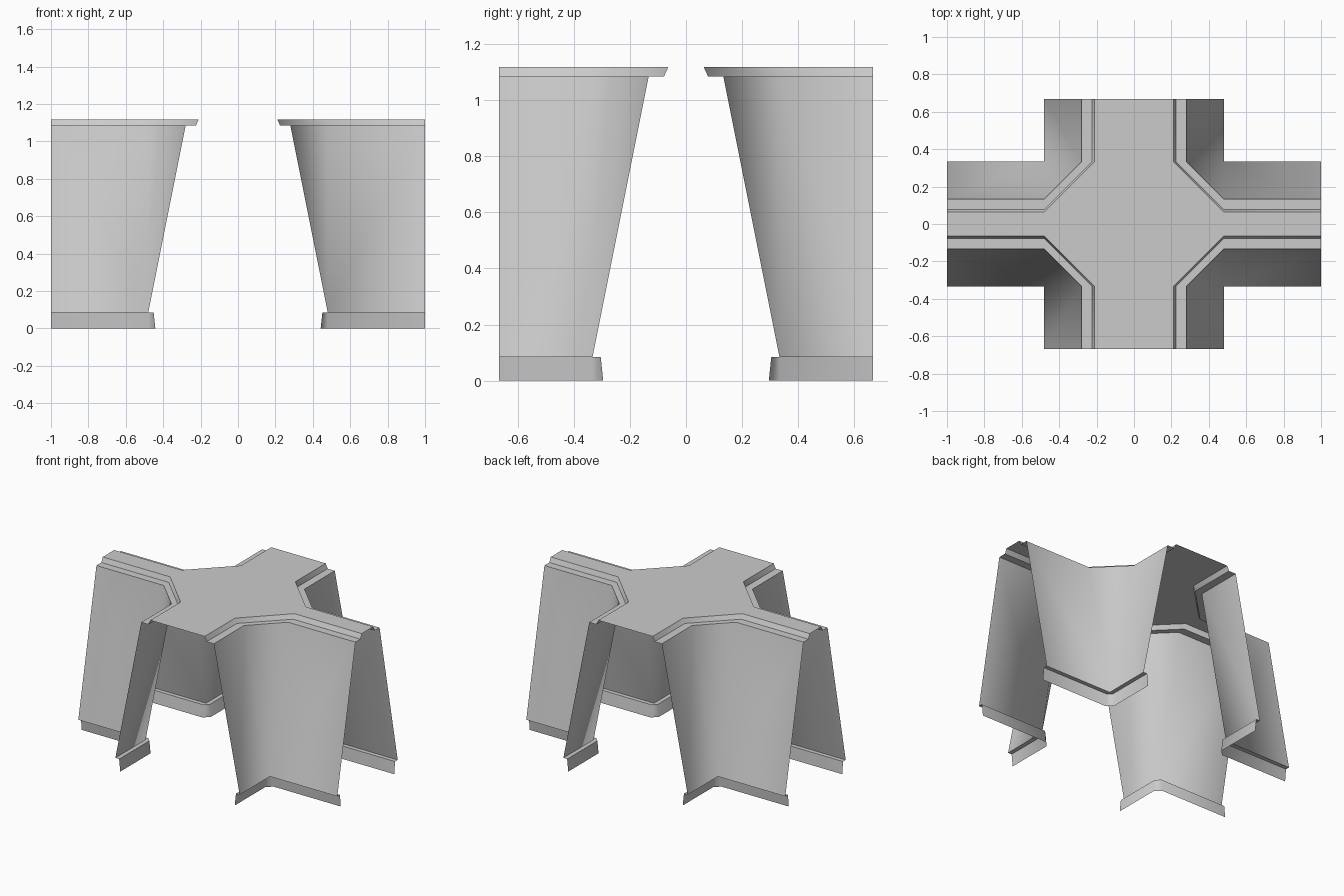
import bpy, bmesh, math

if "Cube" in bpy.data.objects:
    bpy.data.objects.remove(bpy.data.objects["Cube"])

X_END, Y_END = 1.0, 0.667      # ends of the corridor arms
X0, Y0 = 0.48, 0.333           # inner corner of the wall foot
TOP = 1.118


def corner_path(d):
    """Plan line of one corner, moved inward by d with a diagonal cut."""
    return [(X0 - d, Y_END), (X0 - d, Y0), (X0, Y0 - d), (X_END, Y0 - d)]


def finish(name, bm):
    bmesh.ops.remove_doubles(bm, verts=bm.verts, dist=1e-5)
    bmesh.ops.dissolve_degenerate(bm, edges=bm.edges, dist=1e-5)
    mesh = bpy.data.meshes.new(name)
    bm.to_mesh(mesh)
    bm.free()
    obj = bpy.data.objects.new(name, mesh)
    bpy.context.collection.objects.link(obj)
    bpy.ops.object.select_all(action='DESELECT')
    obj.select_set(True)
    bpy.context.view_layer.objects.active = obj
    return obj


def corner_strip(name, profile):
    """Sweep an (inset, height) profile along the corner, mirrored to all four."""
    bm = bmesh.new()
    rows = [[bm.verts.new((x, y, z)) for x, y in corner_path(d)] for d, z in profile]
    for low, high in zip(rows, rows[1:]):
        for i in range(3):
            bm.faces.new((low[i], high[i], high[i + 1], low[i + 1]))
    obj = finish(name, bm)
    bpy.ops.object.shade_smooth_by_angle(angle=math.radians(50))
    mirror = obj.modifiers.new("four_corners", 'MIRROR')
    mirror.use_axis = (True, True, False)
    mirror.use_mirror_merge = False
    return obj


# Leaning walls, skirting at the foot, stepped moulding under the ceiling
corner_strip("corner_walls", [(0.0, 0.085), (0.2, 1.085)])
corner_strip("skirting", [(0.038, 0.0), (0.029, 0.085), (0.0, 0.085)])
corner_strip("ceiling_moulding", [(0.2, 1.085), (0.255, 1.085), (0.27, TOP)])

# Flat cross-shaped ceiling sheet
bm = bmesh.new()
outline = []
for sx, sy in ((1, 1), (1, -1), (-1, -1), (-1, 1)):
    pts = [(sx * x, sy * y) for x, y in corner_path(0.27)]
    outline += pts if sx * sy > 0 else pts[::-1]
bm.faces.new([bm.verts.new((x, y, TOP)) for x, y in outline])
finish("ceiling", bm)
